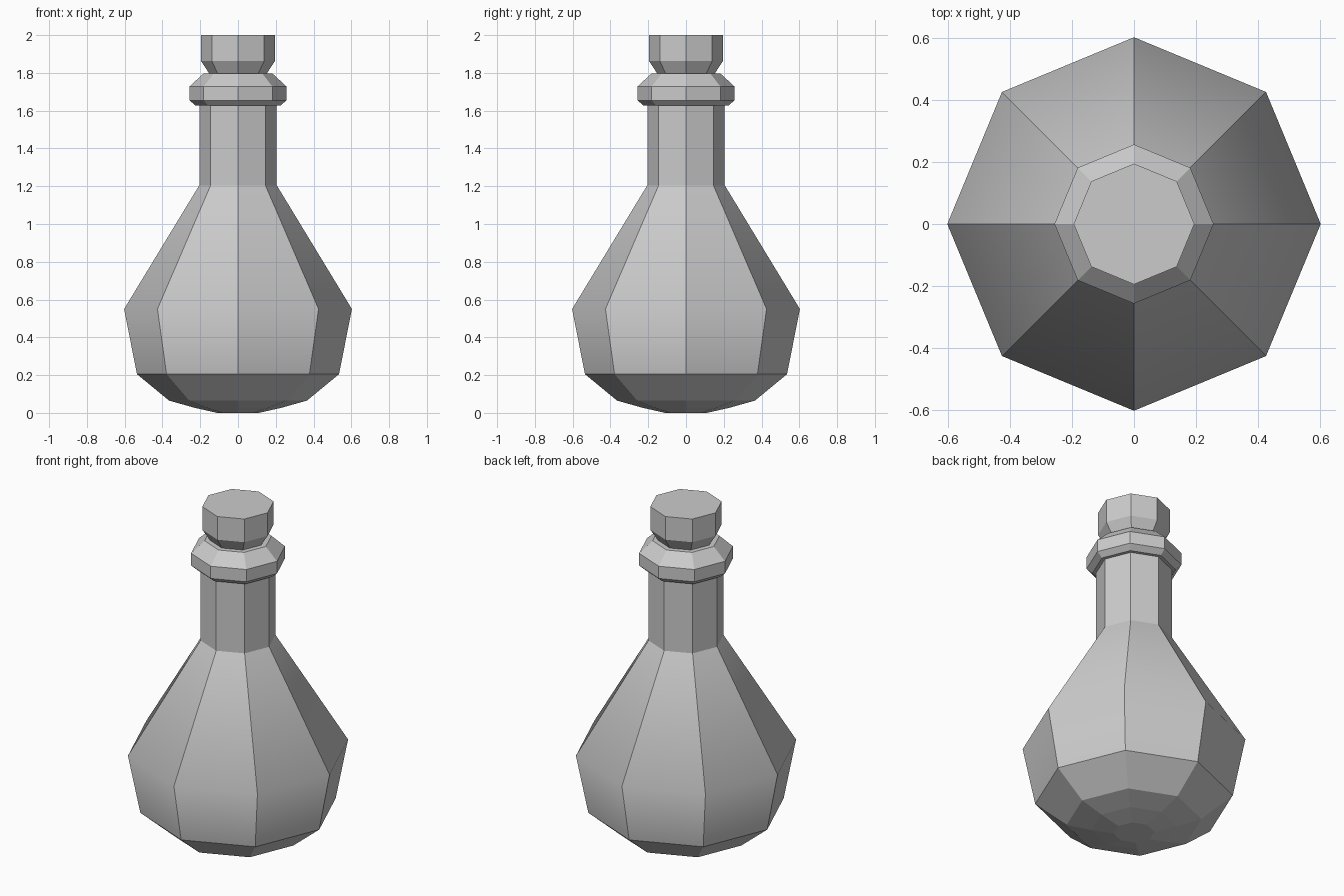
import bpy, bmesh
from math import cos, sin, pi

if "Cube" in bpy.data.objects:
    bpy.data.objects.remove(bpy.data.objects["Cube"])

SIDES = 8


def lathe(name, profile, soft_rings=(), cap_bottom=True, cap_top=True):
    """Spin a (radius, z) profile into an eight-sided solid."""
    bm = bmesh.new()
    rings = [[bm.verts.new((r * cos(2 * pi * i / SIDES), r * sin(2 * pi * i / SIDES), z))
              for i in range(SIDES)] for r, z in profile]
    for a, b in zip(rings, rings[1:]):
        for i in range(SIDES):
            j = (i + 1) % SIDES
            bm.faces.new((a[i], a[j], b[j], b[i]))
    if cap_bottom:
        bm.faces.new(rings[0][::-1])
    if cap_top:
        bm.faces.new(rings[-1])
    # every edge is crisp except the chosen horizontal rings
    for f in bm.faces:
        f.smooth = bool(soft_rings)
    for e in bm.edges:
        e.smooth = any(all(abs(v.co.z - z) < 1e-4 for v in e.verts) for z in soft_rings)
    me = bpy.data.meshes.new(name)
    bm.to_mesh(me)
    bm.free()
    ob = bpy.data.objects.new(name, me)
    bpy.context.collection.objects.link(ob)
    return ob


# Flask: rounded base, wide belly, sloping shoulder and straight neck
lathe("flask_body", [(0.11, 0.0), (0.23, 0.027), (0.365, 0.065), (0.535, 0.205),
                     (0.603, 0.55), (0.205, 1.205), (0.205, 1.63)],
      soft_rings=(0.55,), cap_top=False)

# Collar around the mouth
lathe("neck_collar", [(0.205, 1.627), (0.225, 1.627), (0.257, 1.655),
                      (0.257, 1.728), (0.183, 1.796)], cap_bottom=False)

# Stopper with a tapered lower end
lathe("stopper", [(0.148, 1.79), (0.195, 1.862), (0.195, 2.0)])
